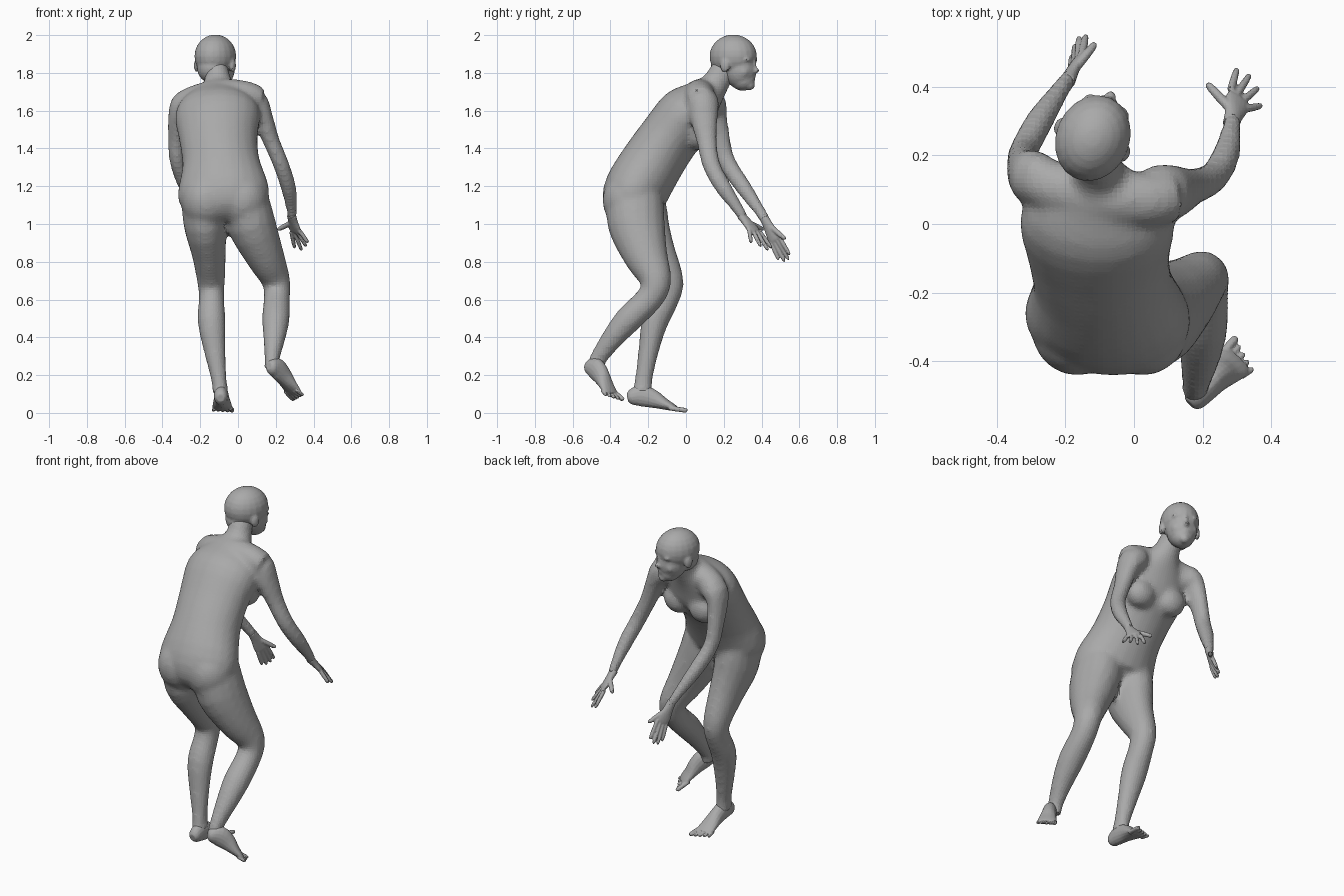
import bpy
import bmesh
import math
from mathutils import Vector, Matrix

cube = bpy.data.objects.get("Cube")
if cube:
    bpy.data.objects.remove(cube, do_unlink=True)

skin = bpy.data.materials.new("grey_skin")
skin.use_nodes = True
GREY = (0.4, 0.4, 0.4, 1)
skin.diffuse_color = GREY
skin.node_tree.nodes["Principled BSDF"].inputs["Base Color"].default_value = GREY


def spline(rows, steps):
    """Catmull-Rom interpolation through section rows."""
    rows = [list(r) for r in rows]
    pts = [rows[0]] + rows + [rows[-1]]
    out = []
    for i in range(1, len(pts) - 2):
        for k in range(steps):
            t = k / steps
            out.append([
                0.5 * (2 * b + (c - a) * t + (2 * a - 5 * b + 4 * c - d) * t * t
                       + (3 * b - a - 3 * c + d) * t ** 3)
                for a, b, c, d in zip(*pts[i - 1:i + 3])])
    return out + [rows[-1]]


def loft(bm, rows, side=(1, 0, 0), sides=16, steps=3):
    """Tube through rows of x, y, z, half width, half depth."""
    rows = spline(rows, steps)
    centres = [Vector(r[:3]) for r in rows]
    rings = []
    for i, row in enumerate(rows):
        along = centres[min(i + 1, len(rows) - 1)] - centres[max(i - 1, 0)]
        along.normalize()
        across = Vector(side)
        across = (across - along * across.dot(along)).normalized()
        depth = along.cross(across)
        rings.append([
            bm.verts.new(centres[i] + across * row[3] * math.cos(a) + depth * row[4] * math.sin(a))
            for a in (math.tau * k / sides for k in range(sides))])
    for low, high in zip(rings, rings[1:]):
        for k in range(sides):
            n = (k + 1) % sides
            bm.faces.new((low[k], low[n], high[n], high[k]))
    bm.faces.new(rings[0][::-1])
    bm.faces.new(rings[-1])


def blob(bm, centre, radii, basis=Matrix.Identity(4)):
    """Ellipsoid placed in an optional local frame."""
    bmesh.ops.create_uvsphere(
        bm, u_segments=20, v_segments=12, radius=1,
        matrix=basis @ Matrix.Translation(centre) @ Matrix.Diagonal((*radii, 1)))


def finish(name, bm, voxel, repeat):
    """Fuse overlapping volumes into one faceted skin."""
    bmesh.ops.recalc_face_normals(bm, faces=bm.faces)
    mesh = bpy.data.meshes.new(name)
    bm.to_mesh(mesh)
    bm.free()
    mesh.materials.append(skin)
    obj = bpy.data.objects.new(name, mesh)
    bpy.context.collection.objects.link(obj)
    fuse = obj.modifiers.new("fuse", 'REMESH')
    fuse.mode = 'VOXEL'
    fuse.voxel_size = voxel
    relax = obj.modifiers.new("relax", 'SMOOTH')
    relax.factor = 0.5
    relax.iterations = repeat


# Body: torso leaning forward, with neck, shoulder yoke, bust and buttocks
bm = bmesh.new()
loft(bm, [
    (-.07, -.27, 1.03, .13, .09),
    (-.075, -.28, 1.1, .225, .155),
    (-.078, -.262, 1.18, .242, .172),
    (-.09, -.18, 1.322, .205, .167),
    (-.103, -.09, 1.455, .208, .16),
    (-.108, .012, 1.585, .225, .158),
    (-.105, .09, 1.668, .165, .108),
    (-.105, .15, 1.735, .08, .075),
    (-.115, .205, 1.83, .062, .066),
], side=(1, -.1, 0), sides=24)
loft(bm, [
    (-.31, .135, 1.625, .06, .06),
    (-.24, .11, 1.66, .075, .07),
    (-.1, .08, 1.688, .085, .08),
    (.04, .07, 1.682, .08, .076),
    (.11, .08, 1.655, .075, .07),
], side=(0, 1, 0))
for x, y in ((-.185, .09), (.005, .06)):
    blob(bm, (x, y, 1.475), (.09, .075, .085))
for x in (-.165, .025):
    blob(bm, (x, -.305, 1.125), (.135, .138, .15))

# Arms, with the shoulders blended into the torso
loft(bm, [
    (-.2, .1, 1.64, .06, .08),
    (-.28, .13, 1.635, .075, .085),
    (-.316, .145, 1.57, .054, .075),
    (-.326, .18, 1.45, .045, .055),
    (-.32, .215, 1.33, .042, .048),
    (-.275, .3, 1.2, .041, .044),
    (-.215, .39, 1.07, .029, .031),
    (-.19, .425, 1.01, .026, .029),
])
loft(bm, [
    (0, .08, 1.65, .06, .08),
    (.08, .09, 1.64, .08, .085),
    (.13, .095, 1.56, .057, .075),
    (.176, .11, 1.44, .045, .055),
    (.23, .135, 1.31, .043, .048),
    (.268, .2, 1.19, .041, .044),
    (.283, .275, 1.08, .029, .031),
    (.287, .305, 1.03, .026, .028),
])

# Legs: the first stands, the second trails with a raised heel
loft(bm, [
    (-.18, -.26, 1.14, .12, .15),
    (-.175, -.24, 1.0, .114, .153),
    (-.155, -.17, .85, .092, .117),
    (-.143, -.095, .7, .074, .084),
    (-.14, -.105, .61, .068, .072),
    (-.14, -.165, .48, .074, .07),
    (-.122, -.2, .32, .057, .054),
    (-.1, -.225, .17, .041, .047),
    (-.093, -.232, .1, .045, .058),
])
loft(bm, [
    (.035, -.27, 1.14, .125, .15),
    (.07, -.263, 1.0, .13, .153),
    (.143, -.212, .83, .103, .118),
    (.201, -.16, .7, .076, .084),
    (.206, -.19, .61, .07, .073),
    (.2, -.3, .5, .074, .073),
    (.193, -.385, .4, .06, .06),
    (.181, -.463, .29, .041, .046),
    (.18, -.482, .23, .042, .05),
])
finish("body", bm, .014, 9)


# Feet, measured along the sole; big_toe is +1 or -1 along the side direction
def foot(name, heel, toe, side, big_toe):
    heel, toe = Vector(heel), Vector(toe)
    length = (toe - heel).length
    along = (toe - heel) / length
    side = Vector(side)
    side = (side - along * side.dot(along)).normalized()
    up = side.cross(along)
    bm = bmesh.new()

    def section(t, off, wide, high, lift=0):
        return (*(heel + along * t * length + side * off + up * (high + lift)), wide, high)

    loft(bm, [
        section(0, 0, .02, .02, .014),
        section(.06, 0, .034, .041),
        section(.22, 0, .039, .057),
        section(.42, 0, .041, .049),
        section(.62, 0, .049, .031),
        section(.76, 0, .053, .02),
        section(.84, 0, .047, .013),
    ], side=side)
    for k in range(5):
        off = big_toe * (.042 - .021 * k)
        r = .013 if k == 0 else .0095
        end = 1.02 - .03 * k
        loft(bm, [section(.72, off, r, r), section(end - .04, off * 1.15, r, r),
                  section(end, off * 1.18, r / 2, r / 2, r / 3)], side=side, sides=10)
    finish(name, bm, .0045, 3)


foot("left_foot", (-.092, -.315, .045), (-.08, 0, 0), (1, 0, 0), 1)
foot("right_foot", (.152, -.54, .22), (.325, -.375, .065), (.7, -.7, .1), -1)


# Hands: a flat palm, four fingers spread between the outer knuckles, a thumb
def hand(name, wrist, index, pinky, tips, thumb):
    wrist, index, pinky, thumb = map(Vector, (wrist, index, pinky, thumb))
    middle = (index + pinky) / 2
    across = index - pinky
    bm = bmesh.new()
    loft(bm, [
        (*wrist.lerp(middle, -.25), .025, .024),
        (*wrist.lerp(middle, .2), .029, .02),
        (*wrist.lerp(middle, .7), .04, .016),
        (*middle, .04, .013),
        (*wrist.lerp(middle, 1.1), .034, .008),
    ], side=across)

    def digit(start, end, r):
        loft(bm, [(*start, r, r), (*start.lerp(end, .5), r, r),
                  (*start.lerp(end, .9), r * .8, r * .8), (*end, r / 3, r / 3)],
             side=across, sides=10)

    for k, tip in enumerate(tips):
        digit(index.lerp(pinky, k / 3), Vector(tip), .0115)
    digit(wrist.lerp(index, .3), thumb, .014)
    finish(name, bm, .005, 2)


hand("left_hand", (-.19, .425, 1.01), (-.152, .492, .935), (-.182, .452, .9),
     [(-.14, .55, .835), (-.16, .545, .81), (-.172, .522, .8), (-.18, .49, .81)],
     (-.112, .527, .92))
hand("right_hand", (.287, .305, 1.03), (.282, .39, .96), (.325, .335, .965),
     [(.3, .453, .872), (.337, .435, .86), (.362, .397, .88), (.372, .345, .9)],
     (.212, .41, .97))

# Head, turned a little; local x is sideways and y is forward
frame = Matrix.Translation((-.12, .25, 0)) @ Matrix.Rotation(math.radians(-23), 4, 'Z')
bm = bmesh.new()
blob(bm, (0, 0, 1.888), (.108, .129, .115), frame)
blob(bm, (0, -.045, 1.825), (.08, .077, .08), frame)
blob(bm, (0, .04, 1.815), (.085, .088, .1), frame)
blob(bm, (0, .055, 1.76), (.062, .065, .055), frame)
blob(bm, (0, .095, 1.735), (.03, .027, .027), frame)
blob(bm, (0, .107, 1.772), (.028, .018, .012), frame)
blob(bm, (0, .117, 1.838), (.013, .017, .045), frame)
blob(bm, (0, .127, 1.812), (.018, .024, .014), frame)
for s in (-1, 1):
    blob(bm, (s * .037, .1, 1.87), (.036, .02, .015), frame)
    blob(bm, (s * .037, .097, 1.845), (.018, .018, .013), frame)
    blob(bm, (s * .045, .075, 1.805), (.032, .035, .034), frame)
    blob(bm, (s * .104, -.005, 1.838), (.014, .026, .037), frame)
finish("head", bm, .008, 5)
